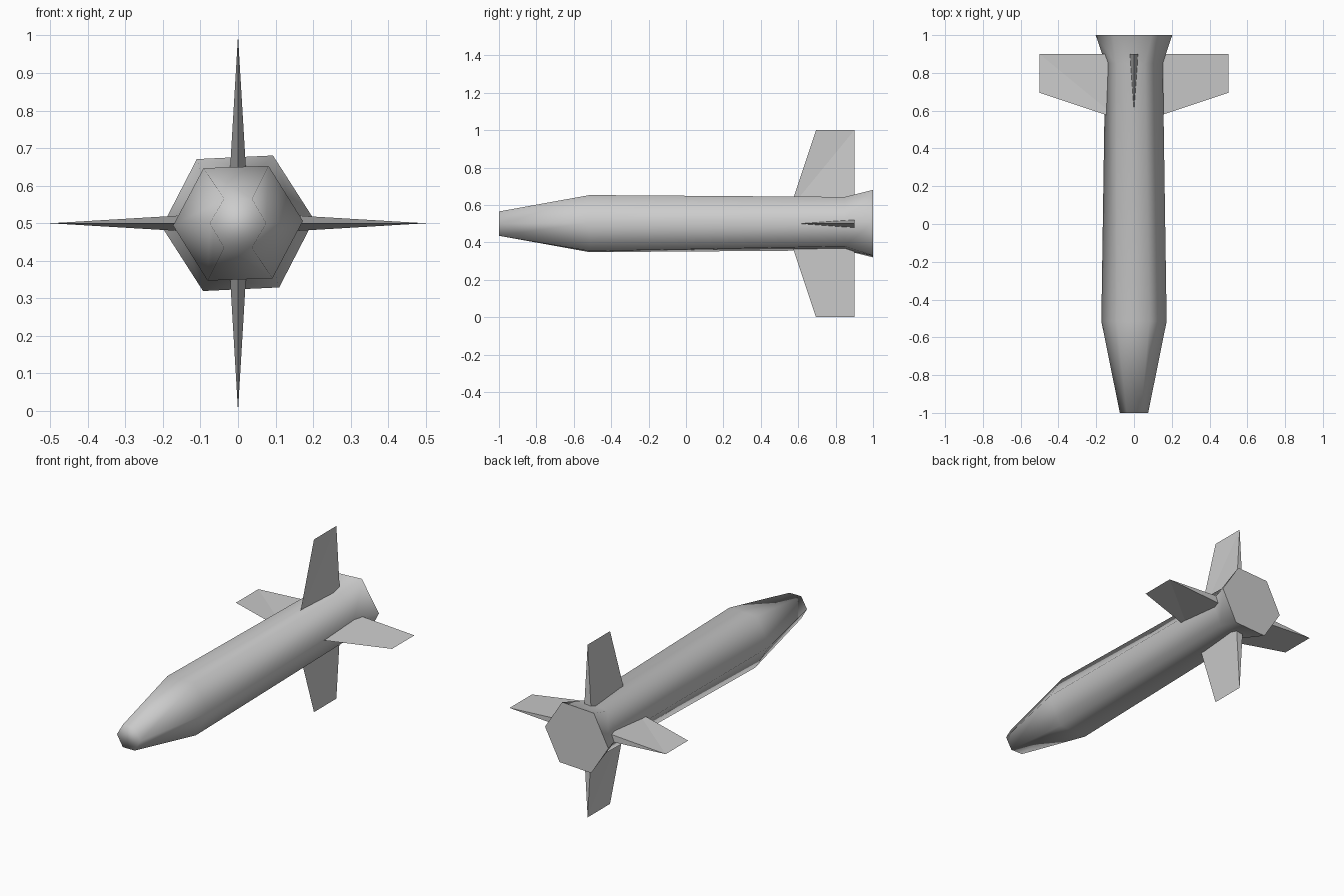
import bpy, bmesh
from math import sin, cos, radians

if "Cube" in bpy.data.objects:
    bpy.data.objects.remove(bpy.data.objects["Cube"], do_unlink=True)

grey = bpy.data.materials.new("plain grey")
grey.use_nodes = True
grey.diffuse_color = (0.6, 0.6, 0.6, 1)
grey.node_tree.nodes["Principled BSDF"].inputs["Base Color"].default_value = grey.diffuse_color

CENTRE = 0.5


def polar(radius, y, degrees):
    a = radians(degrees)
    return (radius * cos(a), y, CENTRE + radius * sin(a))


def finish(bm, name):
    bmesh.ops.recalc_face_normals(bm, faces=bm.faces)
    mesh = bpy.data.meshes.new(name)
    bm.to_mesh(mesh)
    bm.free()
    mesh.materials.append(grey)
    obj = bpy.data.objects.new(name, mesh)
    bpy.context.collection.objects.link(obj)
    return obj


# Six-sided body: rings of (y, radius, twist) from nose to flared tail
bm = bmesh.new()
rings = []
for y, radius, twist in [(-1, 0.075, 0), (-0.515, 0.173, 2),
                         (0.85, 0.154, 8), (1, 0.203, 2.7)]:
    rings.append([bm.verts.new(polar(radius, y, 60 * i + twist)) for i in range(6)])
for a, b in zip(rings, rings[1:]):
    for i in range(6):
        j = (i + 1) % 6
        bm.faces.new((a[i], a[j], b[j], b[i]))
bm.faces.new(rings[0])
tail_cap = bm.faces.new(rings[-1])
for f in bm.faces:
    f.smooth = f is not tail_cap
finish(bm, "body")


# Wedge fin: thick at the trailing root, knife-thin at the leading edge and tip
def add_fin(name, degrees):
    bm = bmesh.new()
    a = radians(degrees)

    def point(r, y, side=0):
        return bm.verts.new((r * cos(a) - side * sin(a), y,
                             CENTRE + r * sin(a) + side * cos(a)))

    lead, tip_lead, tip_trail = point(0.08, 0.555), point(0.5, 0.695), point(0.5, 0.9)
    left, right = point(0.08, 0.9, 0.025), point(0.08, 0.9, -0.025)
    for side in (left, right):
        bm.faces.new((lead, tip_lead, tip_trail, side))
    bm.faces.new((left, right, tip_trail))
    bm.faces.new((left, right, lead))
    finish(bm, name)


for name, degrees in [("left_fin", 0), ("top_fin", 90), ("right_fin", 180), ("bottom_fin", 270)]:
    add_fin(name, degrees)
